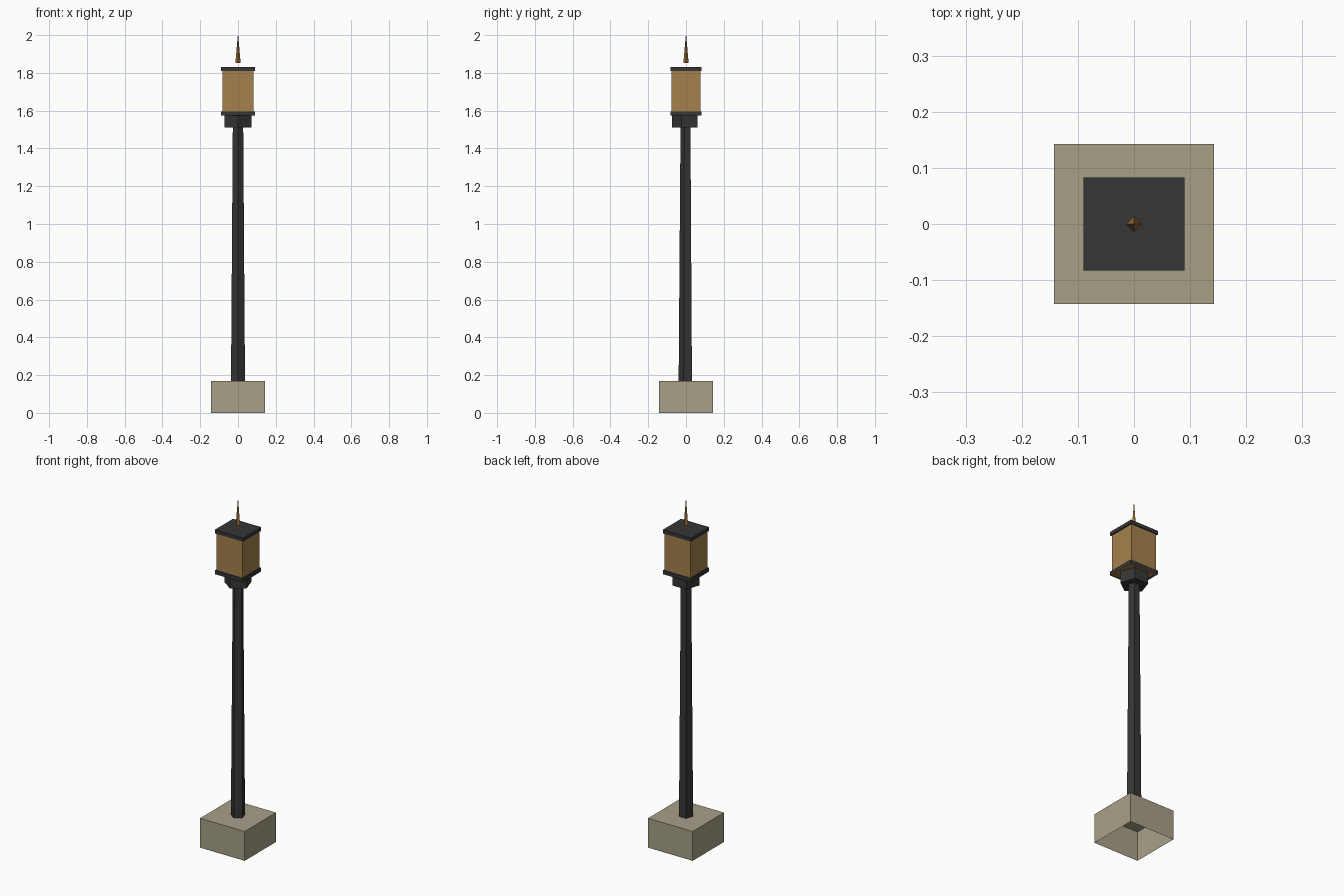
import bpy
import bmesh
import math
from mathutils import Matrix

if "Cube" in bpy.data.objects:
    bpy.data.objects.remove(bpy.data.objects["Cube"], do_unlink=True)


def material(name, r, g, b):
    """Flat material from 0-255 display values, stored as linear."""
    linear = [((c / 255 + 0.055) / 1.055) ** 2.4 for c in (r, g, b)] + [1.0]
    mat = bpy.data.materials.new(name)
    mat.use_nodes = True
    mat.diffuse_color = linear
    mat.node_tree.nodes["Principled BSDF"].inputs["Base Color"].default_value = linear
    return mat


stone = material("stone", 167, 160, 136)
iron = material("dark iron", 54, 54, 55)
amber = material("amber glass", 165, 129, 77)
bronze = material("bronze", 156, 112, 56)


def finish(name, bm, mat, open_bottom):
    if open_bottom:
        bm.normal_update()
        under = [f for f in bm.faces if f.normal.z < -0.9]
        bmesh.ops.delete(bm, geom=under, context='FACES')
    mesh = bpy.data.meshes.new(name)
    bm.to_mesh(mesh)
    bm.free()
    mesh.materials.append(mat)
    obj = bpy.data.objects.new(name, mesh)
    bpy.context.collection.objects.link(obj)
    return obj


def box(name, half_x, half_y, z0, z1, mat, open_bottom=False):
    bm = bmesh.new()
    bmesh.ops.create_cube(bm, size=1, matrix=Matrix.Translation((0, 0, (z0 + z1) / 2))
                          @ Matrix.Diagonal((2 * half_x, 2 * half_y, z1 - z0, 1)))
    return finish(name, bm, mat, open_bottom)


def column(name, sides, r0, r1, z0, z1, mat):
    """Tapered prism with one corner pointing to the front."""
    bm = bmesh.new()
    rings = []
    for r, z in ((r0, z0), (r1, z1)):
        angles = [math.tau * i / sides - math.pi / 2 for i in range(sides)]
        rings.append([bm.verts.new((r * math.cos(a), r * math.sin(a), z)) for a in angles])
    low, high = rings
    for i in range(sides):
        j = (i + 1) % sides
        bm.faces.new((low[i], low[j], high[j], high[i]))
    bm.faces.new(low[::-1])
    bm.faces.new(high)
    return finish(name, bm, mat, False)


# Hollow stone footing
box("footing", 0.143, 0.143, 0, 0.17, stone, open_bottom=True)

# Five-sided post and collar
column("post", 5, 0.039, 0.029, 0.17, 1.515, iron)
column("collar", 5, 0.075, 0.075, 1.512, 1.578, iron)

# Lantern between two thin frames
box("lower_frame", 0.09, 0.083, 1.574, 1.596, iron, open_bottom=True)
box("lantern_glass", 0.083, 0.078, 1.577, 1.815, amber)
box("roof_plate", 0.09, 0.083, 1.81, 1.831, iron)

# Slender four-sided spike above the roof
column("spike", 4, 0.014, 0.001, 1.852, 2.0, bronze)
